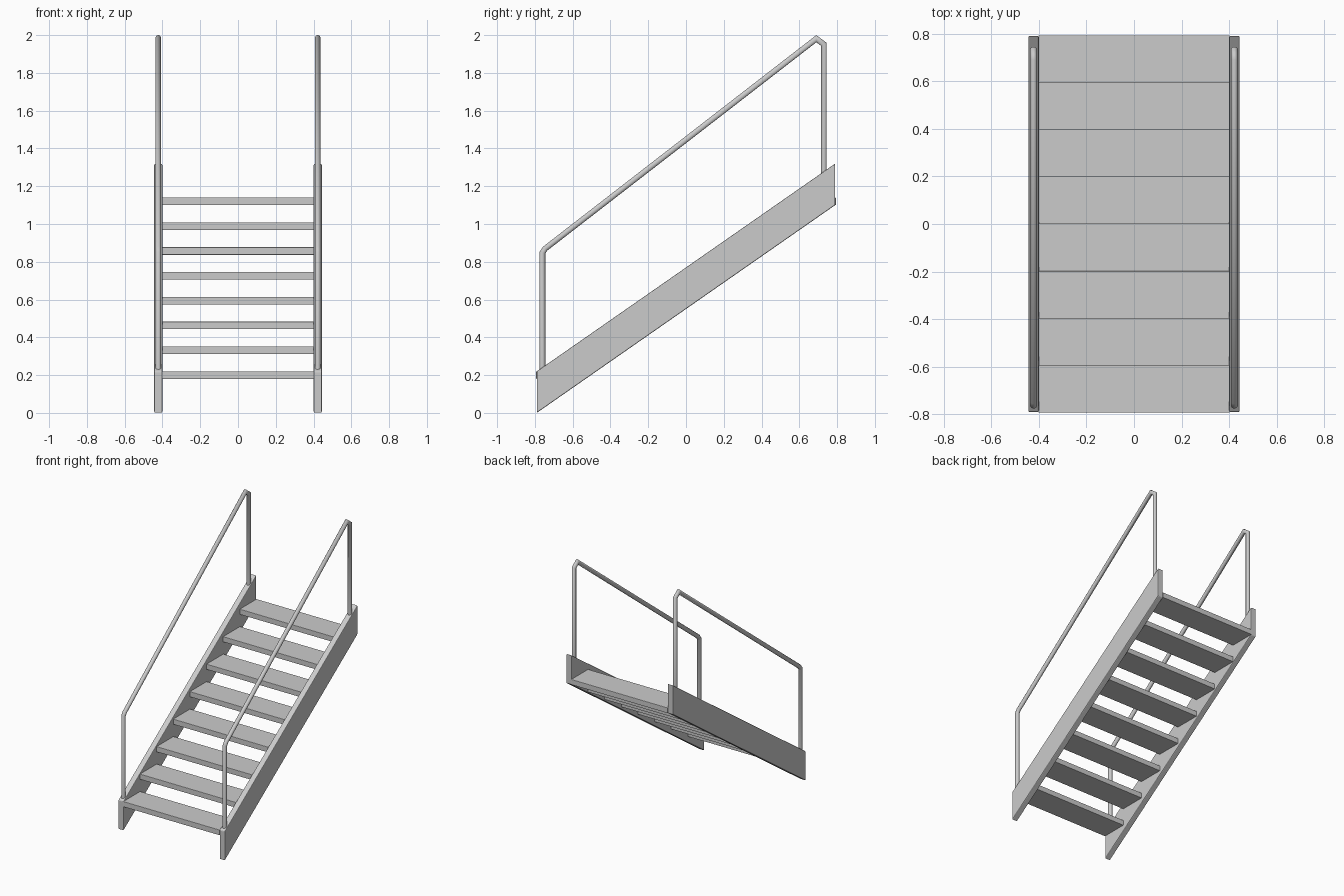
import bpy, bmesh, math
from mathutils import Vector

if "Cube" in bpy.data.objects:
    bpy.data.objects.remove(bpy.data.objects["Cube"])


def make_object(name, bm, bevel=0.0):
    bmesh.ops.recalc_face_normals(bm, faces=bm.faces)
    mesh = bpy.data.meshes.new(name)
    bm.to_mesh(mesh)
    bm.free()
    ob = bpy.data.objects.new(name, mesh)
    bpy.context.collection.objects.link(ob)
    if bevel:
        mod = ob.modifiers.new("edge_bevel", 'BEVEL')
        mod.width = bevel
        mod.segments = 2
    return ob


def extrude_profile(name, profile, x0, x1, bevel):
    """Prism with a (y, z) profile running from x0 to x1."""
    bm = bmesh.new()
    face = bm.faces.new([bm.verts.new((x0, y, z)) for y, z in profile])
    ext = bmesh.ops.extrude_face_region(bm, geom=[face])
    moved = [v for v in ext["geom"] if isinstance(v, bmesh.types.BMVert)]
    bmesh.ops.translate(bm, verts=moved, vec=(x1 - x0, 0, 0))
    return make_object(name, bm, bevel)


def sweep_tube(name, path, x, radius, sides=12):
    """Round tube with mitred bends along a (y, z) path."""
    bm = bmesh.new()
    pts = [Vector(p) for p in path]
    rings = []
    for i, p in enumerate(pts):
        d_in = (p - pts[i - 1]).normalized() if i else (pts[1] - p).normalized()
        d_out = (pts[i + 1] - p).normalized() if i < len(pts) - 1 else d_in
        t = (d_in + d_out).normalized()
        n = Vector((-t.y, t.x)) / t.dot(d_in)
        ring = []
        for k in range(sides):
            a = 2 * math.pi * (k + 0.5) / sides
            q = p + n * radius * math.sin(a)
            ring.append(bm.verts.new((x + radius * math.cos(a), q.x, q.y)))
        rings.append(ring)
    for a, b in zip(rings, rings[1:]):
        for k in range(sides):
            j = (k + 1) % sides
            bm.faces.new((a[k], a[j], b[j], b[k]))
    bm.faces.new(rings[0])
    bm.faces.new(rings[-1])
    for f in bm.faces:
        f.smooth = len(f.verts) == 4
    # keep the mitred bends crisp
    for e in bm.edges:
        if len(e.link_faces) == 2 and e.calc_face_angle(0) > math.radians(32):
            e.smooth = False
    return make_object(name, bm)


# Stringers and handrails on both sides
stringer = [(-0.79, 0.0), (0.79, 1.10), (0.79, 1.32), (-0.79, 0.22)]
rail = [(-0.76, 0.18), (-0.76, 0.848), (-0.745, 0.87),
        (0.69, 1.981), (0.73, 1.951), (0.73, 1.22)]
for side, s in (("left", -1), ("right", 1)):
    extrude_profile(side + "_stringer", stringer, s * 0.40, s * 0.444, 0.005)
    sweep_tube(side + "_handrail", rail, s * 0.422, 0.0155)

# Open treads
COUNT, DEPTH, THICK = 8, 0.2, 0.04
for i in range(COUNT):
    y = -0.793 + i * (1.586 - DEPTH) / (COUNT - 1)
    z = 0.22 + i * 0.1314
    tread = [(y, z - THICK), (y + DEPTH, z - THICK), (y + DEPTH, z), (y, z)]
    extrude_profile(f"tread_{i + 1}", tread, -0.402, 0.402, 0.002)
